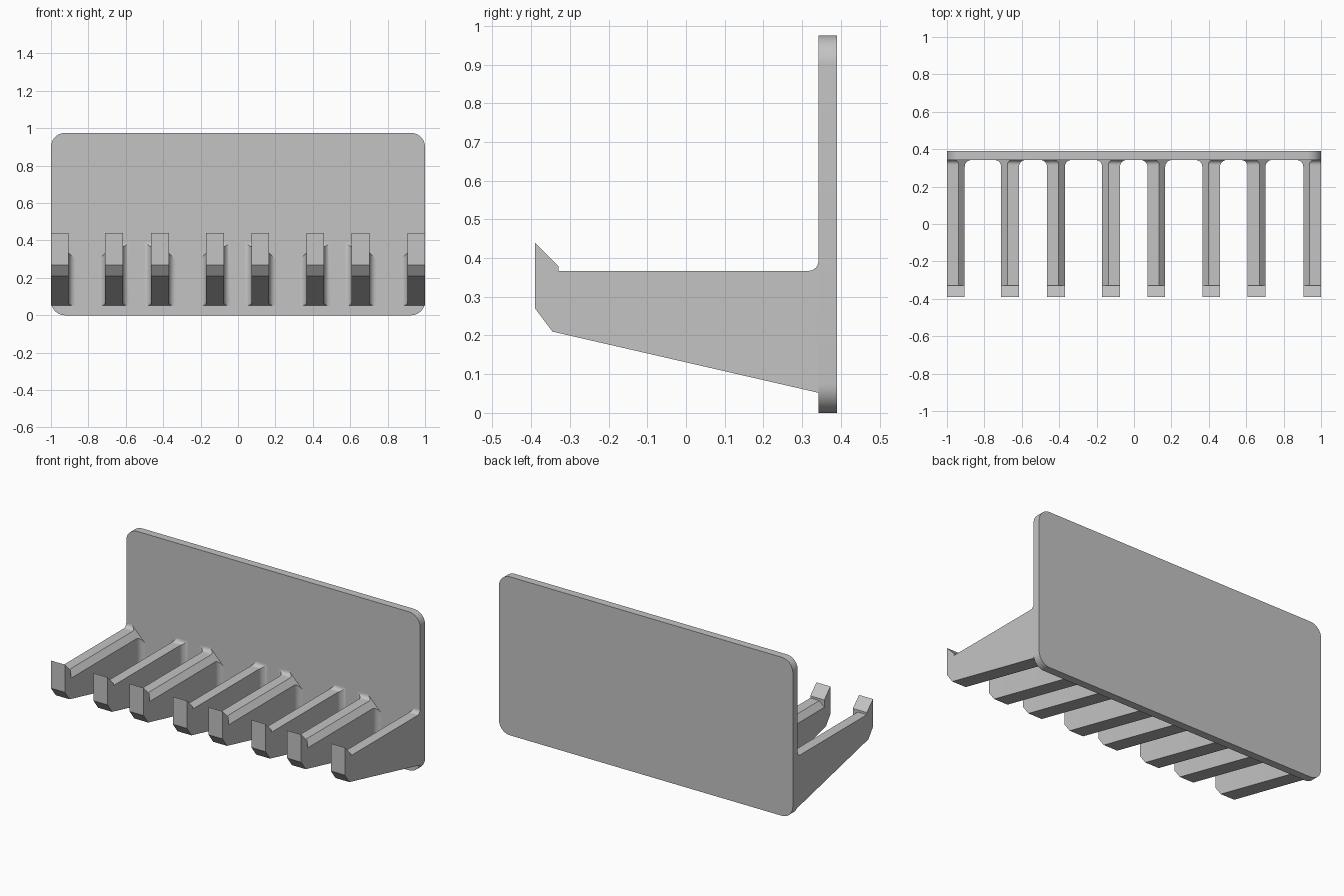
import bpy, bmesh, math

if "Cube" in bpy.data.objects:
    bpy.data.objects.remove(bpy.data.objects["Cube"])

GREY = (0.55, 0.55, 0.55, 1)
grey = bpy.data.materials.new("light grey plastic")
grey.use_nodes = True
grey.diffuse_color = GREY
grey.node_tree.nodes["Principled BSDF"].inputs["Base Color"].default_value = GREY

PLATE_FRONT, PLATE_BACK, PLATE_TOP = 0.342, 0.39, 0.975
CORNER = 0.075
ARM_W, ARM_TOP, CHAMFER = 0.095, 0.367, 0.033
SIDE_FILLET, TOP_FILLET = 0.036, 0.025
HOOK_BACK = -0.33


def finish(bm, name):
    bmesh.ops.recalc_face_normals(bm, faces=bm.faces)
    mesh = bpy.data.meshes.new(name)
    bm.to_mesh(mesh)
    bm.free()
    mesh.materials.append(grey)
    obj = bpy.data.objects.new(name, mesh)
    bpy.context.collection.objects.link(obj)
    bpy.ops.object.select_all(action="DESELECT")
    obj.select_set(True)
    bpy.context.view_layer.objects.active = obj
    bpy.ops.object.shade_smooth_by_angle(angle=math.radians(25))
    return obj


def loft(bm, rings):
    """Skin a list of matching closed rings and cap both ends."""
    loops = [[bm.verts.new(p) for p in ring] for ring in rings]
    n = len(loops[0])
    for a, b in zip(loops, loops[1:]):
        for i in range(n):
            j = (i + 1) % n
            bm.faces.new((a[i], a[j], b[j], b[i]))
    bm.faces.new(loops[0])
    bm.faces.new(loops[-1])


# Back plate with rounded corners
outline = []
for k, (sx, cz) in enumerate([(1, PLATE_TOP - CORNER), (-1, PLATE_TOP - CORNER),
                              (-1, CORNER), (1, CORNER)]):
    for i in range(13):
        a = (k + i / 12) * math.pi / 2
        outline.append((sx * (1 - CORNER) + CORNER * math.cos(a),
                        cz + CORNER * math.sin(a)))
bm = bmesh.new()
loft(bm, [[(x, y, z) for x, z in outline] for y in (PLATE_FRONT, PLATE_BACK)])
finish(bm, "back_plate")


def flare(y, radius):
    """Fillet offset where an arm runs into the plate."""
    d = max(0, y - (PLATE_FRONT - radius))
    return radius - math.sqrt(max(0, radius ** 2 - d ** 2))


def underside(y):
    return 0.21 + (0.052 - 0.21) * (y + 0.345) / (PLATE_FRONT + 0.345)


def arm(name, x0, side):
    """Arm with its top edge chamfered on the given side (+1 or -1)."""
    mid, half = x0 + ARM_W / 2, ARM_W / 2
    at_end = abs(mid) > 0.9

    # Bar, widening into the plate
    steps = [PLATE_FRONT - SIDE_FILLET * (1 - math.sin(i * math.pi / 20))
             for i in range(11)]
    rings = []
    for y in [HOOK_BACK] + steps:
        f, g = flare(y, SIDE_FILLET), flare(y, TOP_FILLET)
        inner = half + f
        outer = half if at_end else half + f
        low, top = underside(y), ARM_TOP + g
        section = [(-outer, low), (inner, low), (inner, ARM_TOP - CHAMFER - f),
                   (half - CHAMFER - g, top), (-outer, top)]
        rings.append([(mid + side * u, y, z) for u, z in section])
    bm = bmesh.new()
    loft(bm, rings)

    # Upturned hook at the tip
    hook = [(-0.39, 0.27), (-0.39, 0.44), (HOOK_BACK, 0.38),
            (HOOK_BACK, underside(HOOK_BACK)), (-0.345, 0.21)]
    loft(bm, [[(mid + s * half, y, z) for y, z in hook] for s in (-1, 1)])
    finish(bm, name)


# Four pairs of arms, chamfers facing each other within a pair
starts = [-1, -0.71, -0.465, -0.17, 0.072, 0.365, 0.608, 0.905]
for i, x in enumerate(starts):
    arm(f"hook_arm_{i + 1}", x, 1 if i % 2 == 0 else -1)
